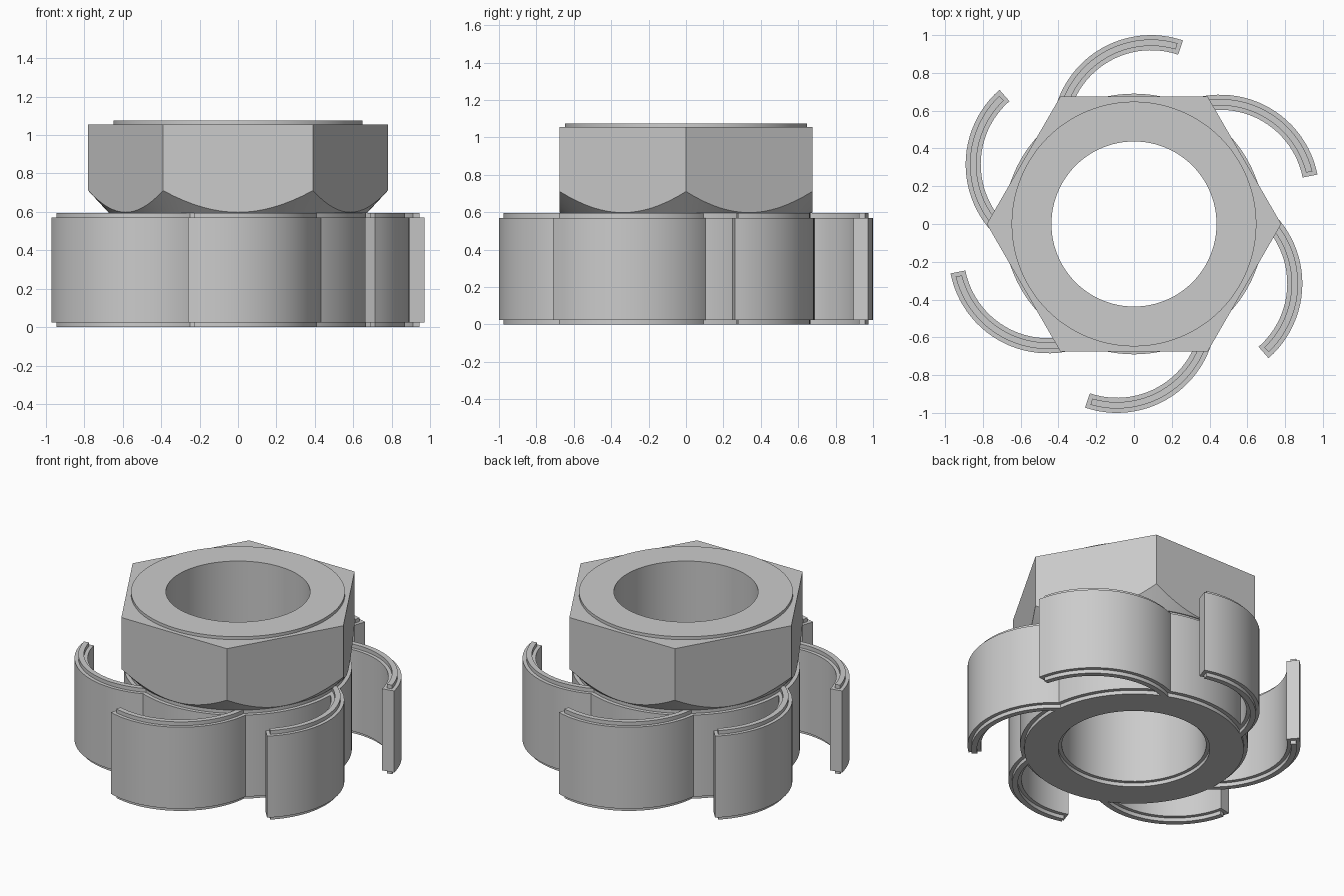
import bpy, bmesh, math

if "Cube" in bpy.data.objects:
    bpy.data.objects.remove(bpy.data.objects["Cube"])

SEG = 96
grey = bpy.data.materials.new("light_grey")
grey.diffuse_color = (0.6, 0.6, 0.6, 1)
grey.use_nodes = True
grey.node_tree.nodes["Principled BSDF"].inputs["Base Color"].default_value = grey.diffuse_color


def finish(name, bm):
    bmesh.ops.recalc_face_normals(bm, faces=bm.faces)
    me = bpy.data.meshes.new(name)
    bm.to_mesh(me)
    bm.free()
    me.materials.append(grey)
    ob = bpy.data.objects.new(name, me)
    bpy.context.collection.objects.link(ob)
    bpy.context.view_layer.objects.active = ob
    ob.select_set(True)
    bpy.ops.object.shade_smooth_by_angle(angle=math.radians(20))
    ob.select_set(False)
    return ob


def lathe(name, rings):
    """Closed loop of rings; each ring maps an angle to (radius, z)."""
    bm = bmesh.new()
    loops = []
    for ring in rings:
        loop = []
        for i in range(SEG):
            a = 2 * math.pi * i / SEG
            r, z = ring(a) if callable(ring) else ring
            loop.append(bm.verts.new((r * math.cos(a), r * math.sin(a), z)))
        loops.append(loop)
    for a, b in zip(loops, loops[1:] + loops[:1]):
        for i in range(SEG):
            j = (i + 1) % SEG
            bm.faces.new((a[i], a[j], b[j], b[i]))
    return finish(name, bm)


def arc_bars(name, r_in, r_out, start, end, spans, steps=28):
    """Six curved bars around the hub, one per vane, for each z span."""
    cx, cy = 0.09, 0.475
    bm = bmesh.new()
    for k in range(6):
        c, s = math.cos(k * math.pi / 3), math.sin(k * math.pi / 3)
        for z0, z1 in spans:
            rows = []
            for i in range(steps + 1):
                a = math.radians(start + (end - start) * i / steps)
                row = []
                for r, z in ((r_in, z0), (r_out, z0), (r_out, z1), (r_in, z1)):
                    x, y = cx + r * math.cos(a), cy + r * math.sin(a)
                    row.append(bm.verts.new((x * c - y * s, x * s + y * c, z)))
                rows.append(row)
            for p, q in zip(rows, rows[1:]):
                for i in range(4):
                    j = (i + 1) % 4
                    bm.faces.new((p[i], p[j], q[j], q[i]))
            bm.faces.new(rows[0])
            bm.faces.new(rows[-1][::-1])
    return finish(name, bm)


# Hub with raised end faces
BORE, HUB, STEP = 0.437, 0.69, 0.025
Z1, Z2 = 0.57, 0.595
lathe("hub", [(BORE, STEP), (BORE + 0.022, STEP), (BORE + 0.022, 0),
              (HUB - STEP, 0), (HUB - STEP, STEP), (HUB, STEP),
              (HUB, Z1), (HUB - STEP, Z1), (HUB - STEP, Z2), (BORE, Z2)])

# Hexagonal nut with a conical chamfer below and a round collar on top
FLAT = 0.675


def hex_radius(a):
    return FLAT / math.cos((a % (math.pi / 3)) - math.pi / 6)


def chamfer_edge(a):
    r = hex_radius(a)
    return r, Z2 + 0.003 + (r - FLAT) * 1.08


lathe("hex_nut", [(BORE, Z2), (FLAT - 0.003, Z2), chamfer_edge,
                  lambda a: (hex_radius(a), 1.055),
                  (0.648, 1.055), (0.648, 1.075), (BORE, 1.075)])

# Curved vanes and the narrow sealing ridges on their edges
arc_bars("vanes", 0.445, 0.525, 71.2, 184, [(STEP, Z1)])
arc_bars("vane_ridges", 0.468, 0.502, 73.8, 184, [(0, STEP), (Z1, Z2)])
